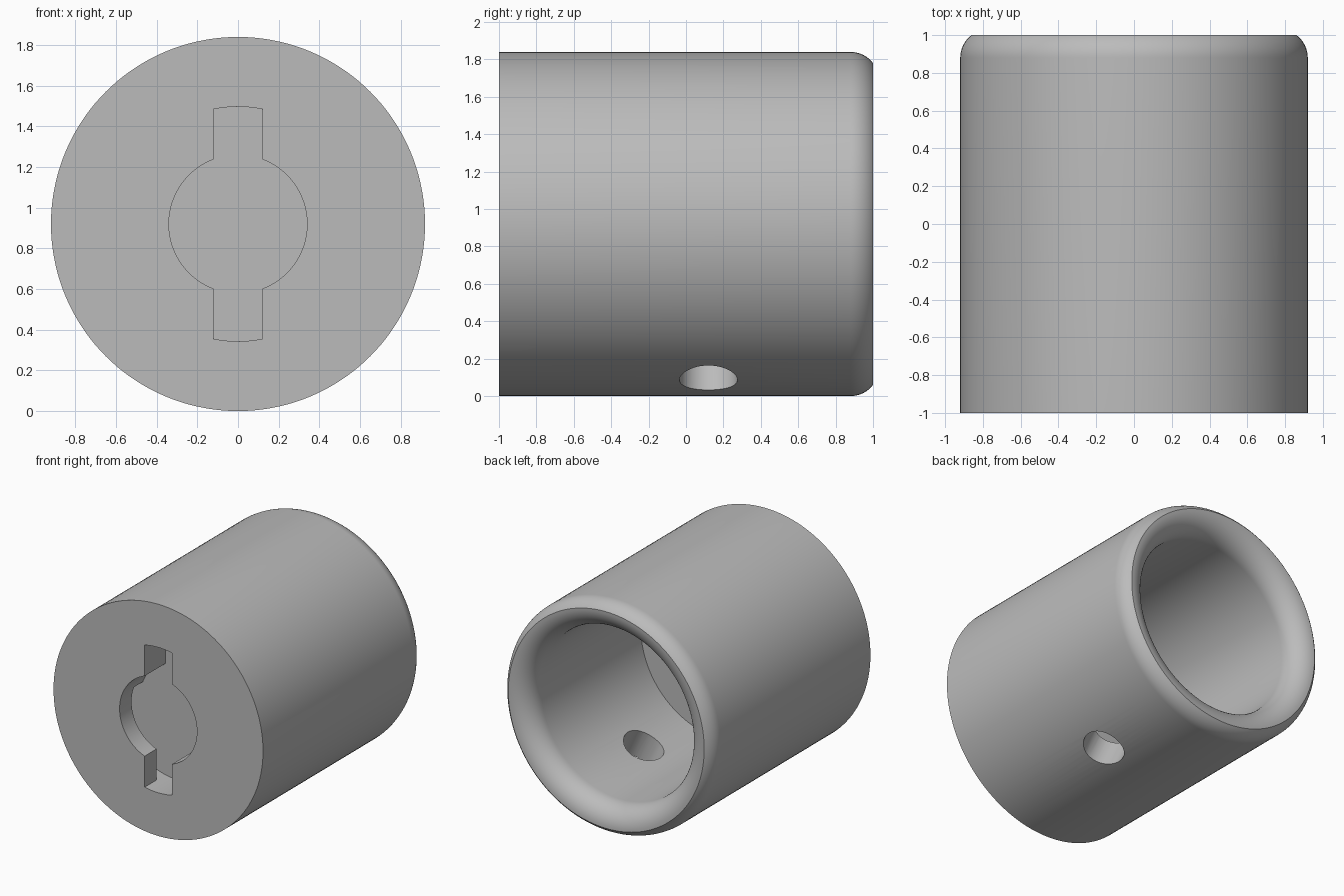
import bpy, bmesh
from math import sin, cos, asin, radians, degrees, pi
from mathutils import Matrix

if "Cube" in bpy.data.objects:
    bpy.data.objects.remove(bpy.data.objects["Cube"], do_unlink=True)

R, BORE, RIM = 0.92, 0.69, 0.86        # outer, bore and rim-edge radii
HUB, LUG, HALF = 0.34, 0.577, 0.12     # lock opening radii and slot half width
FLOOR, LIP, POCKET = -0.42, -0.85, -0.74

grey = bpy.data.materials.new("plain_grey")
grey.use_nodes = True
grey.diffuse_color = (0.5, 0.5, 0.5, 1)
grey.node_tree.nodes["Principled BSDF"].inputs["Base Color"].default_value = (0.5, 0.5, 0.5, 1)


def make_object(name, bm):
    bmesh.ops.recalc_face_normals(bm, faces=bm.faces)
    mesh = bpy.data.meshes.new(name)
    bm.to_mesh(mesh)
    bm.free()
    mesh.materials.append(grey)
    obj = bpy.data.objects.new(name, mesh)
    bpy.context.collection.objects.link(obj)
    return obj


def arc(r, start, end, steps, cx=0, cy=0):
    angles = [radians(start + (end - start) * i / steps) for i in range(steps + 1)]
    return [(cx + r * cos(a), cy + r * sin(a)) for a in angles]


def lathe(name, profile, steps=144):
    """Spin a (radius, y) profile about the y axis through the body centre."""
    bm = bmesh.new()
    verts = [bm.verts.new((r, y, R)) for r, y in profile]
    edges = [bm.edges.new(pair) for pair in zip(verts, verts[1:])]
    bmesh.ops.spin(bm, geom=verts + edges, cent=(0, 0, R), axis=(0, 1, 0),
                   angle=2 * pi, steps=steps, use_merge=True)
    bmesh.ops.remove_doubles(bm, verts=bm.verts, dist=1e-5)
    return make_object(name, bm)


def prism(name, outline, y0, y1):
    """Extrude an (x, z) outline along y."""
    bm = bmesh.new()
    face = bm.faces.new([bm.verts.new((x, y0, R + z)) for x, z in outline])
    out = bmesh.ops.extrude_face_region(bm, geom=[face])
    moved = [v for v in out["geom"] if isinstance(v, bmesh.types.BMVert)]
    bmesh.ops.translate(bm, verts=moved, vec=(0, y1 - y0, 0))
    return make_object(name, bm)


# Sleeve body: closed front, rounded open back with a sharp rim edge
inner_r = RIM - BORE
outer_r = 0.15
profile = [(0, -1), (R, -1)]
profile += arc(outer_r, 0, degrees(asin(0.12 / outer_r)), 10, R - outer_r, 0.88)
profile += arc(inner_r, 90, 180, 14, RIM, 1 - inner_r)
profile += [(BORE, FLOOR), (0, FLOOR)]
body = lathe("sleeve_body", profile)

# Lock opening and the quarter-turn pocket behind it
a_lug, a_hub = degrees(asin(HALF / LUG)), degrees(asin(HALF / HUB))
opening, pocket = [], []
for turn in (0, 180):
    opening += arc(LUG, 90 + a_lug - turn, 90 - a_lug - turn, 8)
    opening += arc(HUB, 90 - a_hub - turn, a_hub - 90 - turn, 40)
    pocket += arc(LUG, 90 + a_lug - turn, -a_lug - turn, 36)
    pocket += arc(HUB, -a_hub - turn, a_hub - 90 - turn, 16)
cutters = [prism("opening_cutter", opening, -1.1, LIP + 0.05),
           prism("pocket_cutter", pocket, LIP, POCKET)]

# Round side hole through the lower right wall
bm = bmesh.new()
tilt = radians(65)
place = Matrix.Translation((0.8 * cos(tilt), 0.12, R - 0.8 * sin(tilt)))
bmesh.ops.create_cone(bm, cap_ends=True, segments=48, radius1=0.155, radius2=0.155,
                      depth=0.5, matrix=place @ Matrix.Rotation(pi / 2 + tilt, 4, "Y"))
cutters.append(make_object("side_hole_cutter", bm))

bpy.ops.object.select_all(action="DESELECT")
bpy.context.view_layer.objects.active = body
body.select_set(True)
for cutter in cutters:
    cutter.hide_render = True
    mod = body.modifiers.new(cutter.name, "BOOLEAN")
    mod.operation, mod.solver, mod.object = "DIFFERENCE", "EXACT", cutter
    bpy.ops.object.modifier_apply(modifier=mod.name)
    bpy.data.objects.remove(cutter, do_unlink=True)
bpy.ops.object.shade_smooth_by_angle(angle=radians(30))
